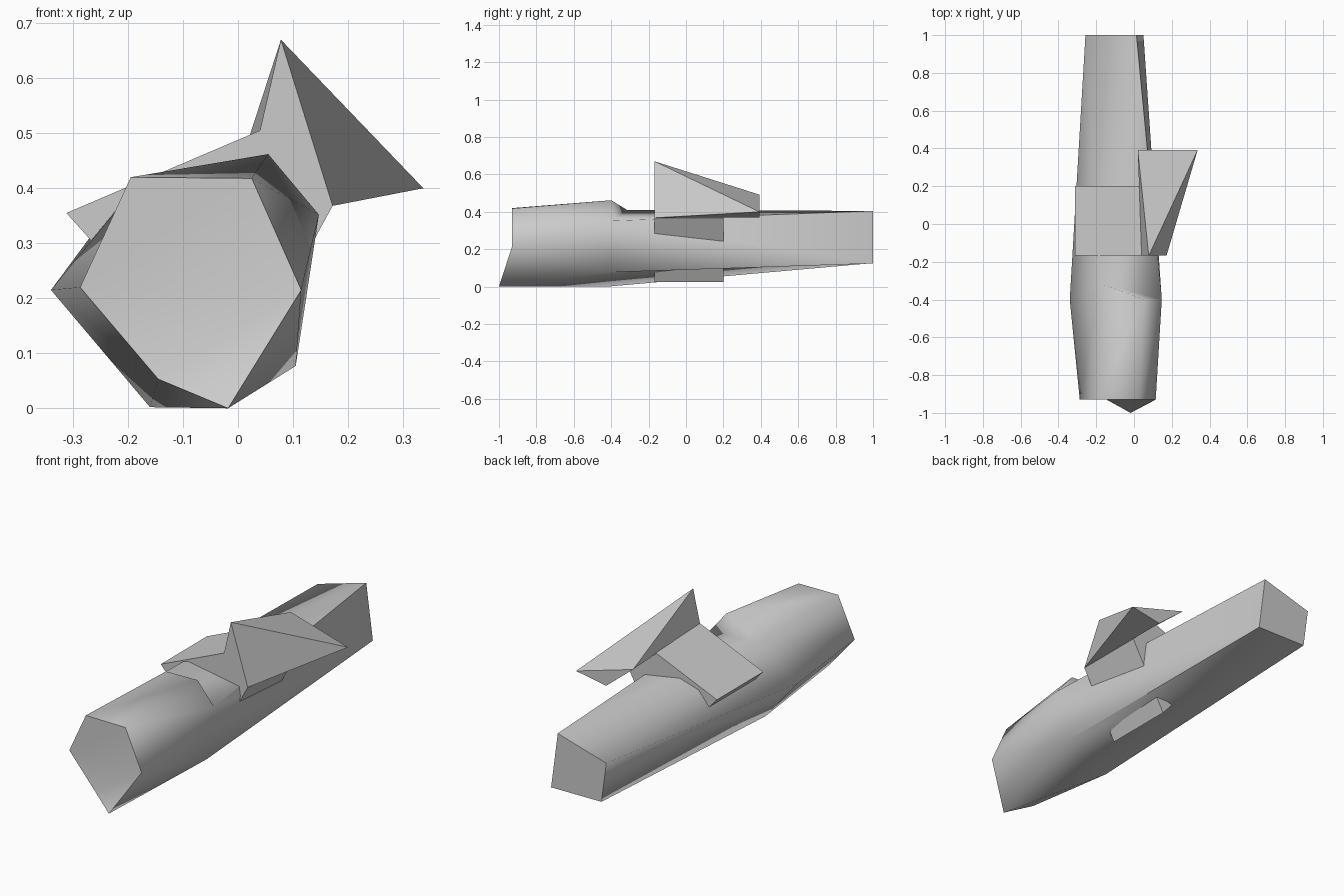
import bpy
import bmesh
import math

cube = bpy.data.objects.get("Cube")
if cube:
    bpy.data.objects.remove(cube, do_unlink=True)

grey = bpy.data.materials.new("plain grey")
grey.use_nodes = True
COLOUR = (0.6, 0.6, 0.6, 1)
grey.diffuse_color = COLOUR
grey.node_tree.nodes["Principled BSDF"].inputs["Base Color"].default_value = COLOUR


def build(name, points, faces, smooth=False):
    """Make a solid from named corner points and faces listing their names."""
    bm = bmesh.new()
    v = {k: bm.verts.new(p) for k, p in points.items()}
    for f in faces:
        bm.faces.new([v[k] for k in f.split()])
    bmesh.ops.recalc_face_normals(bm, faces=bm.faces)
    mesh = bpy.data.meshes.new(name)
    bm.to_mesh(mesh)
    bm.free()
    mesh.materials.append(grey)
    ob = bpy.data.objects.new(name, mesh)
    bpy.context.collection.objects.link(ob)
    if smooth:
        bpy.ops.object.select_all(action='DESELECT')
        ob.select_set(True)
        bpy.context.view_layer.objects.active = ob
        bpy.ops.object.shade_smooth_by_angle(angle=math.radians(80))
    return ob


# Body: six-sided front ring (a..f), middle ring (g..l), four-sided tail (p..s)
body = {
    "a": (-0.195, -0.93, 0.42), "b": (0.025, -0.93, 0.418),
    "c": (0.115, -0.93, 0.215), "d": (-0.018, -1.0, 0.0),
    "e": (-0.145, -0.93, 0.053), "f": (-0.287, -0.93, 0.22),
    "g": (-0.18, -0.315, 0.41), "h": (0.055, -0.4, 0.462),
    "i": (0.147, -0.4, 0.352), "j": (0.105, -0.4, 0.077),
    "k": (-0.16, -0.4, 0.002), "l": (-0.34, -0.4, 0.215),
    "p": (0.013, 1.0, 0.405), "q": (0.05, 1.0, 0.124),
    "r": (-0.23, 1.0, 0.126), "s": (-0.257, 1.0, 0.327),
}
build("body", body, [
    "a b c e f", "c d e",                                   # nose
    "a b h", "a h g", "b c i h", "c i j", "c j d",          # front half
    "d j k e", "e k l f", "f l g a",
    "g h i",                                                # notch
    "g i p", "g p s", "g s l", "i j q p", "j k r q", "k l s r",  # rear half
    "p q r s",                                              # tail end
], smooth=True)

# Bracket: four-sided collar passing through the body
profile = [(0.04, 0.505), (-0.312, 0.355), (-0.015, 0.025), (0.172, 0.368)]
collar = {}
for i, (x, z) in enumerate(profile):
    collar[f"f{i}"] = (x, -0.168, z)
    collar[f"r{i}"] = (x, 0.2, z)
sides = [f"f{i} f{(i + 1) % 4} r{(i + 1) % 4} r{i}" for i in range(4)]
build("bracket", collar, sides + ["f0 f1 f2 f3", "r0 r1 r2 r3"])

# Fin: twisted triangular wedge on the bracket's upper side
fin = {
    "tip": (0.078, -0.168, 0.67), "low": (0.172, -0.168, 0.368),
    "root": (0.04, -0.168, 0.505),
    "out": (0.337, 0.392, 0.40), "under": (0.17, 0.392, 0.37),
    "back": (0.02, 0.392, 0.492),
}
build("fin", fin, [
    "tip low root", "out under back",
    "tip low out", "low under out",
    "tip out back", "tip back root",
    "root back under low",
])
